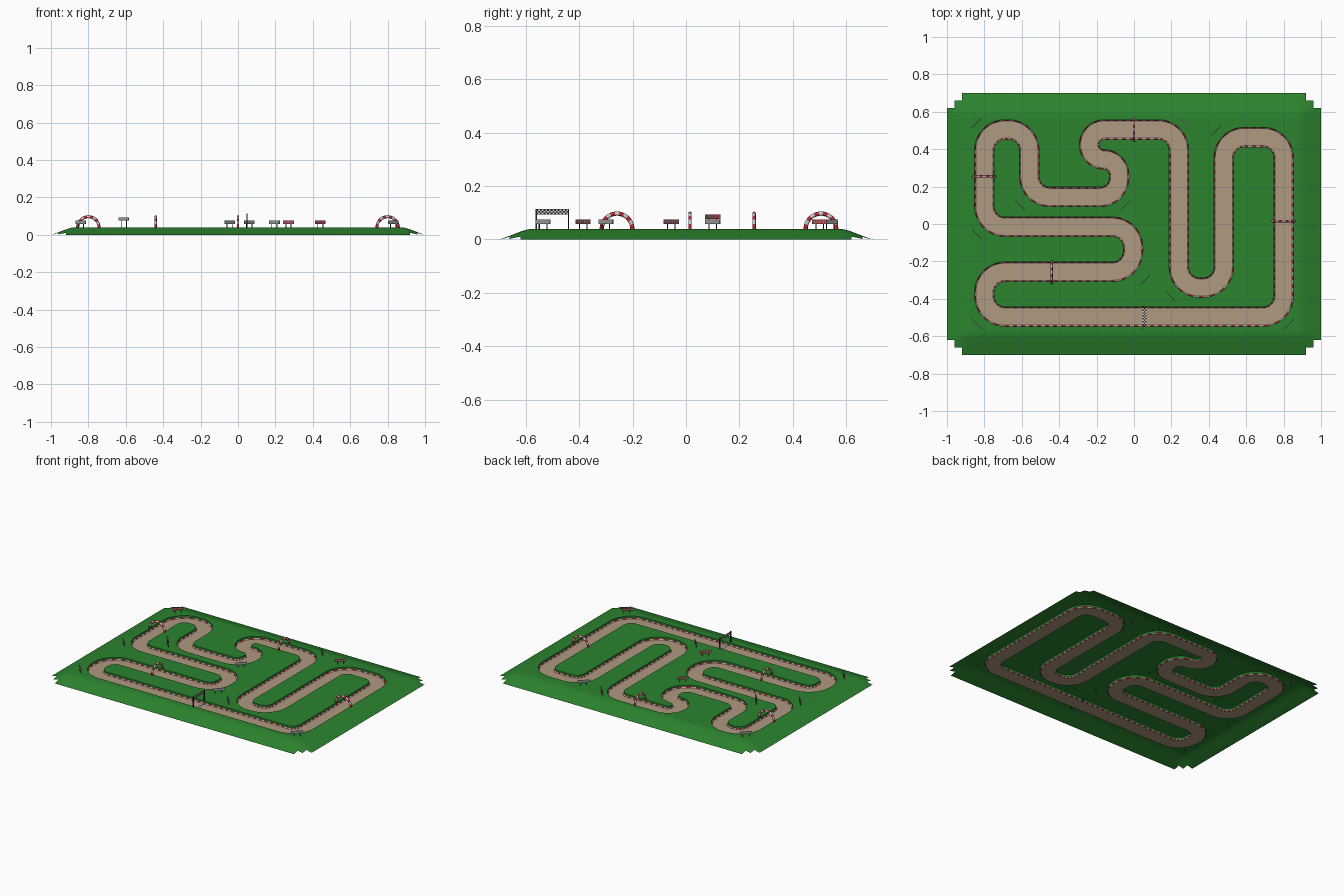
import bpy, bmesh
from math import sin, cos, pi, atan2
from mathutils import Vector

if "Cube" in bpy.data.objects:
    bpy.data.objects.remove(bpy.data.objects["Cube"])

def mat(name, r, g, b):
    m = bpy.data.materials.new(name)
    m.diffuse_color = (r, g, b, 1)
    m.use_nodes = True
    m.node_tree.nodes["Principled BSDF"].inputs["Base Color"].default_value = m.diffuse_color
    return m

GRASS = mat("grass", .025, .23, .028)
DIRT = mat("dirt", .42, .32, .22)
RED = mat("red", .5, .02, .03)
WHITE = mat("white", .75, .75, .75)
BLACK = mat("black", .02, .02, .02)
GREY = mat("grey", .35, .35, .36)
TOP, BED, HALF = .04, .022, .052   # plateau height, track height, half width

def make(name, verts, faces, mats, idx=None, smooth=False):
    me = bpy.data.meshes.new(name)
    me.from_pydata([tuple(v) for v in verts], [], faces)
    for m in mats:
        me.materials.append(m)
    for i, p in enumerate(me.polygons):
        p.material_index = idx[i] if idx else 0
        p.use_smooth = smooth
    ob = bpy.data.objects.new(name, me)
    bpy.context.collection.objects.link(ob)
    return ob

BOX = [(0, 3, 2, 1), (4, 5, 6, 7), (0, 1, 5, 4), (1, 2, 6, 5), (2, 3, 7, 6), (3, 0, 4, 7)]
def box(name, c, size, m, angle=0):
    sx, sy, sz = (s / 2 for s in size)
    vs = [(x, y, z) for z in (-sz, sz) for x, y in ((-sx, -sy), (sx, -sy), (sx, sy), (-sx, sy))]
    ob = make(name, vs, BOX, [m])
    ob.location, ob.rotation_euler.z = c, angle
    return ob

def checker(name, o, u, v, nu, nv):
    o, u, v = Vector(o), Vector(u), Vector(v)
    vs = [o + u * i / nu + v * j / nv for j in range(nv + 1) for i in range(nu + 1)]
    w = nu + 1
    fs = [(j * w + i, j * w + i + 1, (j + 1) * w + i + 1, (j + 1) * w + i)
          for j in range(nv) for i in range(nu)]
    return make(name, vs, fs, [BLACK, WHITE], [(i + j) % 2 for j in range(nv) for i in range(nu)])

# Track centreline: corner points rounded, then resampled evenly
CORNERS = [Vector(p) for p in [
    (.80, -.495), (.80, .465), (.48, .465), (.48, -.34), (.24, -.34), (.24, .505),
    (-.24, .505), (-.24, .345), (-.08, .345), (-.08, .145), (-.56, .145), (-.56, .505),
    (-.80, .505), (-.80, -.015), (-.005, -.015), (-.005, -.255), (-.80, -.255), (-.80, -.495)]]
poly = []
for i, c in enumerate(CORNERS):
    a, b = CORNERS[i - 1] - c, CORNERS[(i + 1) % len(CORNERS)] - c
    r = min(.11, a.length / 2, b.length / 2)
    a, b = a.normalized(), b.normalized()
    for k in range(17):
        t = k / 16 * pi / 2
        poly.append(c + a * r * (1 - sin(t)) + b * r * (1 - cos(t)))
poly.append(poly[0])
cum = [0]
for p, q in zip(poly, poly[1:]):
    cum.append(cum[-1] + (q - p).length)
N, path, s = 800, [], 0
for i in range(N):
    d = cum[-1] * i / N
    while cum[s + 1] < d or cum[s + 1] == cum[s]:
        s += 1
    path.append(poly[s].lerp(poly[s + 1], (d - cum[s]) / (cum[s + 1] - cum[s])))
norm = []
for i in range(N):
    t = (path[(i + 1) % N] - path[i - 1]).normalized()
    norm.append(Vector((-t.y, t.x)))

def rail(off, z):
    return [(p + n * off).to_3d() + Vector((0, 0, z)) for p, n in zip(path, norm)]

def strip(name, r1, r2, mats, idx=None):
    fs = [(i, (i + 1) % N, N + (i + 1) % N, N + i) for i in range(N)]
    return make(name, r1 + r2, fs, mats, idx)

dash = [(i // 2) % 2 for i in range(N)]
strip("track_surface", rail(-.046, BED), rail(.046, BED), [DIRT])
for side, sg in (("outer", -1), ("inner", 1)):
    strip(side + "_kerb", rail(sg * .046, BED), rail(sg * HALF, BED + .006), [RED, WHITE], dash)
    strip(side + "_bank", rail(sg * HALF, BED + .006), rail(sg * HALF, TOP), [GRASS])

# Grass plateau with the track cut out
bm = bmesh.new()
def loop(pts):
    vs = [bm.verts.new(p) for p in pts]
    return [bm.edges.new((vs[i - 1], vs[i])) for i in range(len(vs))]
outer = loop([(x, y, TOP) for x, y in ((-.86, -.56), (.86, -.56), (.86, .56), (-.86, .56))])
bmesh.ops.triangle_fill(bm, edges=outer + loop(rail(-HALF, TOP)), use_beauty=True)
bmesh.ops.triangle_fill(bm, edges=loop(rail(HALF, TOP)), use_beauty=True)
for f in bm.faces:
    f.normal_update()
    if f.normal.z < 0:
        f.normal_flip()
me = bpy.data.meshes.new("grass_plateau")
bm.to_mesh(me)
bm.free()
me.materials.append(GRASS)
bpy.context.collection.objects.link(bpy.data.objects.new("grass_plateau", me))

# Sloping rim with stepped corners
def axis(h):
    a = [h - .02 * i for i in range(8)]
    return [-v for v in a] + a[::-1]
def height(x, y):
    d = Vector((max(0, abs(x) - .88), max(0, abs(y) - .58))).length / .12
    d = min(1, d)
    return TOP * (1 - d ** 1.5 * (1.6 - .6 * d))
xs, ys = axis(1), axis(.7)
vs = [(x, y, height(x, y)) for y in ys for x in xs]
fs = []
for j in range(15):
    for i in range(15):
        ci, cj = min(i, 14 - i) // 2, min(j, 14 - j) // 2
        if (i == 7 and j == 7) or ci + cj < 2:
            continue
        fs.append((j * 16 + i, j * 16 + i + 1, j * 16 + i + 17, j * 16 + i + 16))
make("grass_rim", vs, fs, [GRASS], smooth=True)

# Striped arches over the track
def arch(x, y, angle):
    R, r, rings, sides = .057, .008, 33, 8
    vs = []
    for i in range(rings + 1):
        a = pi * i / rings
        for k in range(sides):
            b = 2 * pi * k / sides
            q = R + r * cos(b)
            vs.append((q * cos(a), r * .8 * sin(b), q * sin(a)))
    fs = [(i * sides + k, i * sides + (k + 1) % sides, (i + 1) * sides + (k + 1) % sides,
           (i + 1) * sides + k) for i in range(rings) for k in range(sides)]
    idx = [(i // 3) % 2 for i in range(rings) for k in range(sides)]
    ob = make("striped_arch", vs, fs, [RED, WHITE], idx, True)
    ob.location, ob.rotation_euler.z = (x, y, TOP), angle
for a in ((-.80, .255, 0), (.80, .015, 0), (0, .505, pi / 2), (-.44, -.258, pi / 2)):
    arch(*a)

# Start gate and start line
for y in (-.56, -.44):
    box("gate_post", (.048, y, .068), (.005, .005, .094), BLACK)
checker("gate_banner", (.048, -.56, .094), (0, .12, 0), (0, 0, .02), 18, 3)
checker("start_line", (.045, -.541, BED + .001), (.022, 0, 0), (0, .092, 0), 3, 12)

# Corner signs: red chevrons facing the track, grey back, two posts
def sign(x, y, fx, fy, lift=0):
    ang = atan2(fy, fx) + pi / 2          # local -y faces the track
    z = .067 + lift
    box("sign_board", (x, y, z), (.076, .004, .017), GREY, ang)
    vs, fs = [], []
    for k in range(7):
        u = -.036 + k * .0098
        for zz, sh in ((-.0085, 0), (0, .0045), (.0085, 0)):
            vs += [(u + sh, -.0026, zz), (u + sh + .0055, -.0026, zz)]
        b = k * 6
        fs += [(b, b + 1, b + 3, b + 2), (b + 2, b + 3, b + 5, b + 4)]
    ob = make("sign_chevrons", vs, fs, [RED])
    ob.location, ob.rotation_euler.z = (x, y, z), ang
    h = z - .03
    for s in (-.02, .02):
        box("sign_post", (x + s * cos(ang), y + s * sin(ang), .03 + h / 2), (.003, .003, h), BLACK, ang)
for sg in ((-.045, .10, -1, 1), (.06, -.30, -1, 1), (.83, -.535, -1, 1), (.44, .50, 1, -1),
           (-.84, .54, 1, -1), (-.84, -.055, 1, 1), (-.84, -.535, 1, 1), (.195, -.385, 1, 1),
           (.27, .54, -1, -1), (-.61, .10, 1, 1, .018)):
    sign(*sg)
